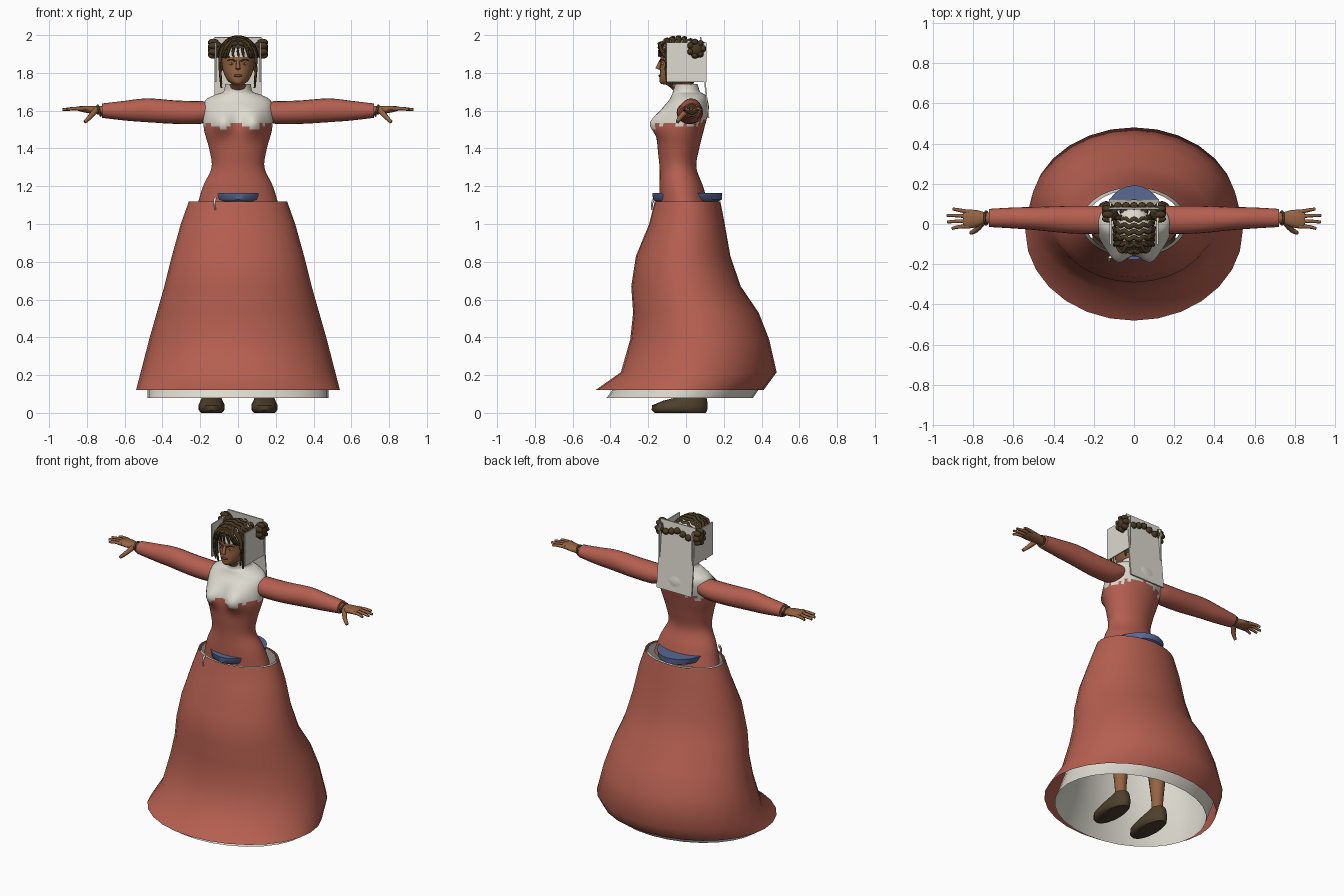
import bpy, bmesh, math, random
from mathutils import Vector, Matrix

random.seed(4)
if "Cube" in bpy.data.objects:
    bpy.data.objects.remove(bpy.data.objects["Cube"])


def material(name, r, g, b):
    m = bpy.data.materials.new(name)
    m.use_nodes = True
    m.diffuse_color = (r, g, b, 1)
    bsdf = next(n for n in m.node_tree.nodes if n.type == 'BSDF_PRINCIPLED')
    bsdf.inputs["Base Color"].default_value = (r, g, b, 1)
    bsdf.inputs["Roughness"].default_value = 0.8
    return m


RED = material("red cloth", .46, .115, .08)
WHITE = material("off white linen", .72, .70, .62)
SKIN = material("brown skin", .30, .125, .055)
HAIR = material("dark brown hair", .065, .038, .016)
LEATHER = material("shoe leather", .075, .05, .026)
BLUE = material("blue sash", .10, .14, .30)
LIPS = material("dark lips", .16, .05, .03)


def finish(bm, name, mats, rule=None, angle=50):
    bmesh.ops.recalc_face_normals(bm, faces=bm.faces)
    if rule:
        for f in bm.faces:
            f.material_index = rule(f.calc_center_median())
    me = bpy.data.meshes.new(name)
    bm.to_mesh(me)
    bm.free()
    for m in mats:
        me.materials.append(m)
    ob = bpy.data.objects.new(name, me)
    bpy.context.collection.objects.link(ob)
    bpy.ops.object.select_all(action='DESELECT')
    ob.select_set(True)
    bpy.context.view_layer.objects.active = ob
    bpy.ops.object.shade_smooth_by_angle(angle=math.radians(angle))
    return ob


def spline(keys, sub):
    """Catmull-Rom rows through the keys."""
    if sub < 2:
        return keys
    out = []
    for i in range(len(keys) - 1):
        a, b, c, d = (keys[min(max(i + k, 0), len(keys) - 1)] for k in (-1, 0, 1, 2))
        for s in range(sub):
            t = s / sub
            out.append([q + t / 2 * (r - p + t * (2 * p - 5 * q + 4 * r - w + t * (3 * (q - r) + w - p)))
                        for p, q, r, w in zip(a, b, c, d)])
    return out + [keys[-1]]


def loft(name, rings, mats, axis='z', segs=24, sub=1, cap=True, shape=None, rule=None):
    """Rings are (cx, cy, cz, radius u, radius v) across the axis."""
    bm = bmesh.new()
    rows = []
    for cx, cy, cz, ru, rv in spline(rings, sub):
        row = []
        for k in range(segs):
            a = math.tau * k / segs
            u, v = ru * math.cos(a), rv * math.sin(a)
            p = Vector((cx + u, cy + v, cz) if axis == 'z' else (cx, cy + u, cz + v))
            row.append(bm.verts.new(shape(p) if shape else p))
        rows.append(row)
    for lo, hi in zip(rows, rows[1:]):
        for k in range(segs):
            n = (k + 1) % segs
            bm.faces.new((lo[k], lo[n], hi[n], hi[k]))
    if cap:
        bm.faces.new(rows[0])
        bm.faces.new(rows[-1])
    return finish(bm, name, mats, rule)


def upright(profile, cx=0):
    """Profile rows (z, half width, front y, back y) to rings."""
    return [(cx, (f + b) / 2, z, w, (b - f) / 2) for z, w, f, b in profile]


def ball(name, mat, pos, size, segs=16):
    bm = bmesh.new()
    bmesh.ops.create_uvsphere(bm, u_segments=segs, v_segments=segs // 2 + 2, radius=1,
                              matrix=Matrix.Translation(pos) @ Matrix.Diagonal((*size, 1)))
    return finish(bm, name, [mat])


def panel(name, mat, pos, size, tilt=0):
    bm = bmesh.new()
    bmesh.ops.create_cube(bm, size=1, matrix=Matrix.Translation(pos) @ Matrix.Rotation(tilt, 4, 'X')
                          @ Matrix.Diagonal((*size, 1)))
    return finish(bm, name, [mat], angle=30)


def tube(name, mat, points, r, taper=.5, segs=8):
    bm = bmesh.new()
    pts = [Vector(p) for p in spline([list(p) for p in points], 3)]
    rows = []
    for i, p in enumerate(pts):
        t = pts[min(i + 1, len(pts) - 1)] - pts[max(i - 1, 0)]
        q = t.to_track_quat('Z', 'Y')
        rad = r * (1 + (taper - 1) * i / (len(pts) - 1))
        rows.append([bm.verts.new(p + q @ Vector((rad * math.cos(math.tau * k / segs),
                                                   rad * math.sin(math.tau * k / segs), 0)))
                     for k in range(segs)])
    for lo, hi in zip(rows, rows[1:]):
        for k in range(segs):
            bm.faces.new((lo[k], lo[k - 1], hi[k - 1], hi[k]))
    bm.faces.new(rows[0])
    bm.faces.new(rows[-1])
    return finish(bm, name, [mat])


# Skirt and underskirt
skirt = [(.12, .54, -.48, .41), (.215, .515, -.345, .48), (.39, .47, -.295, .44), (.53, .43, -.28, .385),
         (.67, .39, -.29, .29), (.83, .35, -.265, .235), (1.0, .303, -.195, .205), (1.12, .26, -.165, .182)]
loft("skirt", upright(skirt), [RED], cap=False, segs=28)
under = [(.08, .48, -.42, .355)] + [(z, w * .93, f * .93, b * .93) for z, w, f, b in skirt[1:]]
loft("underskirt", upright(under), [WHITE], cap=False, segs=28)

# Bodice with a ragged linen yoke and collar
body = [(1.1, .215, -.14, .12), (1.2, .185, -.14, .09), (1.3, .14, -.14, .055), (1.4, .153, -.15, .07),
        (1.5, .18, -.155, .095), (1.6, .185, -.13, .12), (1.655, .172, -.09, .115), (1.685, .12, -.075, .1),
        (1.7, .078, -.07, .075), (1.74, .068, -.072, .062)]


def bust(p):
    if p.y < 0:
        p.y -= .055 * math.exp(-((abs(p.x) - .085) / .055) ** 2 - ((p.z - 1.535) / .06) ** 2)
    return p


def yoke(c):
    edge = 1.52 + .03 * (c.y > .07) + .012 * math.cos(c.x * 40) + random.uniform(-.012, .012)
    return int(c.z > edge)


loft("bodice", upright(body), [RED, WHITE], segs=56, sub=6, shape=bust, rule=yoke)

# Sash at the waist and its hanging cord
loft("sash", upright([(1.12, .13, -.16, .17), (1.13, .145, -.175, .19), (1.165, .155, -.178, .192)]),
     [BLUE], segs=28)
tube("sash_cord", WHITE, [(-.12, -.165, 1.14), (-.125, -.18, 1.11), (-.12, -.18, 1.075)], .008)

# Arms, hands, legs and shoes
for side, s in (("left", 1), ("right", -1)):
    sleeve = [(.14, .02, 1.6, .065, .05), (.2, .02, 1.59, .07, .06), (.33, .022, 1.592, .068, .062),
              (.48, .027, 1.602, .058, .063), (.6, .03, 1.6, .052, .052), (.72, .03, 1.6, .045, .038)]
    loft(side + "_sleeve", [(s * r[0], *r[1:]) for r in sleeve], [RED], axis='x', segs=20, sub=3)
    arm = [(.7, .03, 1.6, .03, .026), (.74, .03, 1.602, .028, .022), (.78, .027, 1.605, .042, .021),
           (.83, .024, 1.61, .047, .016), (.85, .024, 1.61, .04, .01)]
    loft(side + "_hand", [(s * r[0], *r[1:]) for r in arm], [SKIN], axis='x', segs=14, sub=2)
    for i, tip in enumerate((.905, .928, .93, .9)):
        y = -.012 + .024 * i
        tube(side + "_finger", SKIN, [(s * .82, y, 1.61), (s * .87, y * 1.15, 1.611),
                                      (s * tip, y * 1.35 - .006, 1.605)], .011, .65)
    tube(side + "_thumb", SKIN, [(s * .755, .005, 1.6), (s * .785, -.03, 1.565), (s * .812, -.045, 1.54)],
         .017, .55)
    bracelet = [(s * (.735 + .008 * math.sin(k)), .03 + .032 * math.cos(k), 1.6 + .027 * math.sin(k))
                for k in [math.tau * j / 12 for j in range(13)]]
    tube(side + "_bracelet", LEATHER, bracelet, .006, 1)
    x = s * .14
    loft(side + "_leg", upright([(.06, .038, .01, .085), (.16, .036, .01, .08), (.38, .055, -.02, .1),
                                 (.52, .055, -.05, .07), (1.0, .085, -.09, .1)], x), [SKIN], segs=14, sub=3)
    loft(side + "_shoe", upright([(0, .055, -.165, .105), (.015, .068, -.182, .112), (.04, .07, -.18, .115),
                                  (.065, .058, -.12, .112), (.085, .05, -.04, .108), (.1, .044, 0, .1)], x),
         [LEATHER], segs=16)

# Head with linen cap
head = [(1.7, .05, -.06, .05), (1.735, .048, -.1, .04), (1.742, .035, -.132, .04), (1.76, .056, -.14, .045),
        (1.8, .076, -.138, .065), (1.84, .085, -.135, .08), (1.885, .09, -.135, .088), (1.93, .086, -.125, .086),
        (1.962, .062, -.095, .064), (1.978, .025, -.05, .02)]
loft("head", upright(head), [SKIN, WHITE, HAIR], segs=28, sub=4,
     rule=lambda c: 1 if c.z > 1.885 else 2 if c.y > .01 and c.z > 1.75 else 0)

# Face
tube("nose", SKIN, [(0, -.132, 1.865), (0, -.143, 1.84), (0, -.15, 1.82)], .008, 1.6)
ball("mouth", LIPS, (0, -.138, 1.785), (.022, .008, .007), 12)
for s in (-1, 1):
    ball("eye_white", WHITE, (s * .034, -.124, 1.848), (.014, .006, .006), 12)
    ball("pupil", HAIR, (s * .034, -.129, 1.848), (.006, .003, .006), 10)
    tube("eyebrow", HAIR, [(s * .014, -.136, 1.862), (s * .034, -.132, 1.871), (s * .056, -.115, 1.866)], .005)
    ball("ear", SKIN, (s * .088, -.01, 1.835), (.01, .02, .028), 12)

# Braided rows over the cap
for i in range(7):
    y = -.115 + .031 * i
    k = math.sqrt(1 - ((y + .025) / .125) ** 2)
    row = [(.098 * k * math.cos(a), y - .02 * math.sin(a) + .006 * (-1) ** j, 1.885 + .103 * k * math.sin(a))
           for j, a in enumerate([math.pi * j / 12 for j in range(13)])]
    tube("braid_row", HAIR, row, .011, 1)

# Fringe, side locks and buns
for i in range(-3, 4):
    tube("fringe_lock", HAIR, [(i * .008, -.09, 1.975), (i * .02, -.138, 1.945), (i * .028, -.142 + abs(i) * .01,
                               1.905 - .006 * abs(i)), (i * .026 + .006, -.143 + abs(i) * .01, 1.885)], .012, .3)
for s in (-1, 1):
    for y, low in ((-.1, 1.75), (-.075, 1.72), (.03, 1.74)):
        tube("side_lock", HAIR, [(s * .06, y, 1.95), (s * .09, y, 1.9), (s * .096, y - .006, 1.83),
                                 (s * .088, y, low)], .014, .35)
    ball("bun", HAIR, (s * .12, .055, 1.925), (.04, .042, .045))
    for i in range(7):
        a = math.tau * i / 7
        ball("bun_coil", HAIR, (s * .13, .055 + .034 * math.cos(a), 1.928 + .036 * math.sin(a)),
             (.03, .018, .018), 10)

# Veil panels at the sides and back
for s in (-1, 1):
    panel("side_veil", WHITE, (s * .117, .003, 1.857), (.008, .21, .21))
panel("back_veil", WHITE, (0, .098, 1.775), (.25, .008, .43), .1)
for i in range(-2, 3):
    ball("back_curl", HAIR, (i * .04, .088, 1.945 - .012 * abs(i)), (.022, .022, .02), 10)
